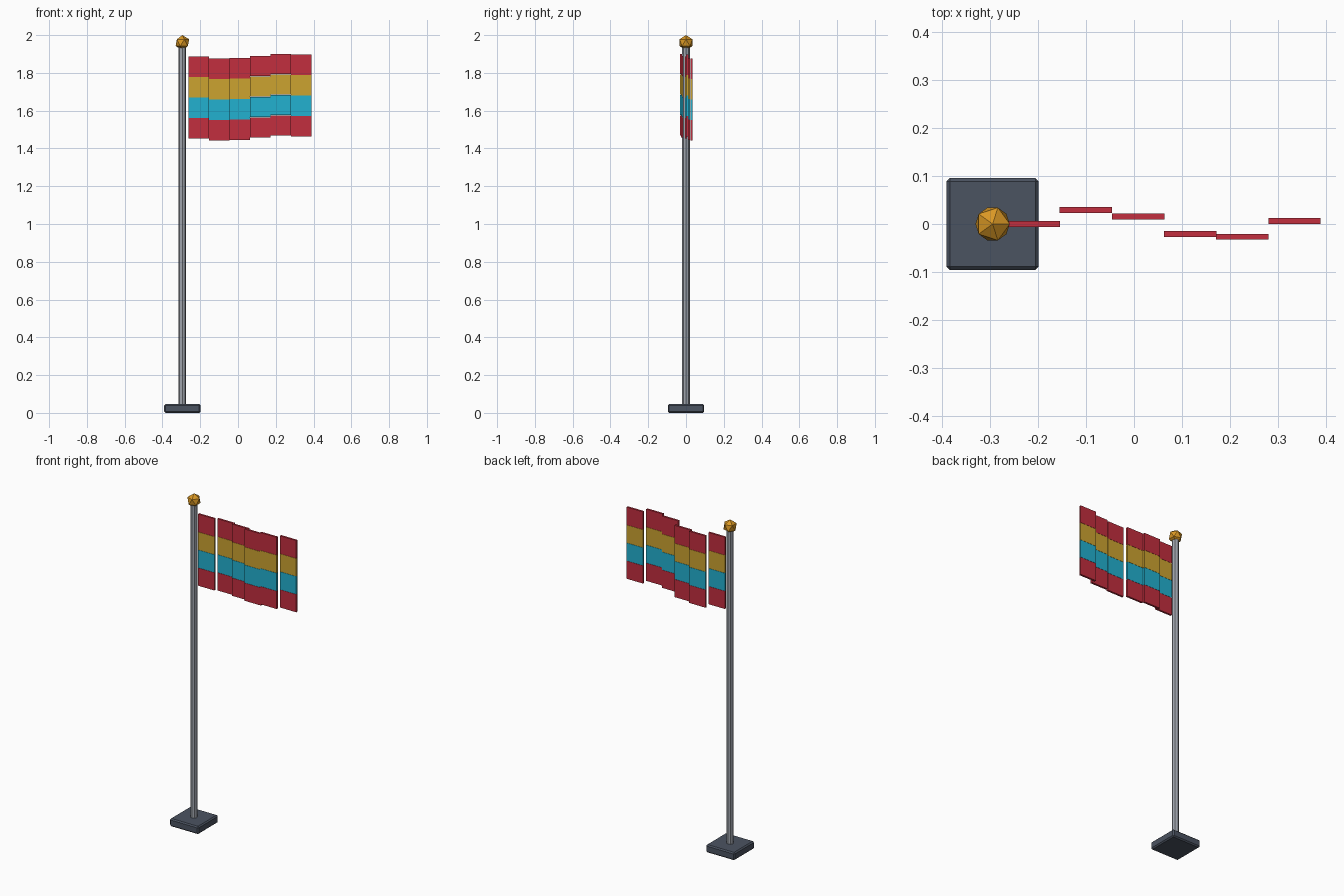
import bpy, math

if "Cube" in bpy.data.objects:
    bpy.data.objects.remove(bpy.data.objects["Cube"])


def material(name, r, g, b):
    def lin(c):
        c /= 255
        return c / 12.92 if c <= 0.04045 else ((c + 0.055) / 1.055) ** 2.4
    m = bpy.data.materials.new(name)
    m.diffuse_color = (lin(r), lin(g), lin(b), 1)
    m.use_nodes = True
    m.node_tree.nodes["Principled BSDF"].inputs["Base Color"].default_value = m.diffuse_color
    return m


RED = material("flag red", 194, 46, 62)
YELLOW = material("flag yellow", 204, 163, 48)
CYAN = material("flag cyan", 34, 177, 208)
GOLD = material("finial gold", 218, 152, 36)
STEEL = material("pole steel", 160, 165, 174)
SLATE = material("base slate", 75, 83, 97)


def finish(name, mat):
    ob = bpy.context.object
    ob.name = name
    ob.data.materials.append(mat)
    return ob


def box(name, mat, centre, size):
    bpy.ops.mesh.primitive_cube_add(size=1, location=centre)
    ob = finish(name, mat)
    ob.scale = size
    bpy.ops.object.transform_apply(location=False, rotation=False, scale=True)
    return ob


POLE_X = -0.2945

# Bevelled square base
base = box("base", SLATE, (POLE_X, 0, 0.0235), (0.192, 0.192, 0.047))
bevel = base.modifiers.new("edge bevel", 'BEVEL')
bevel.width = 0.007
bevel.segments = 1

# Faceted pole
bpy.ops.mesh.primitive_cylinder_add(vertices=8, radius=0.02, depth=1.90,
                                    location=(POLE_X, 0, 0.99))
finish("pole", STEEL)

# Twenty-sided finial
bpy.ops.mesh.primitive_ico_sphere_add(subdivisions=1, radius=0.04,
                                      location=(POLE_X, 0, 1.96))
finish("finial", GOLD)

# Rippling flag: six stepped columns of four stripes
WIDTH, PITCH = 0.1086, 0.1085
lifts = (0, -0.0105, -0.009, 0.004, 0.0145, 0.011)
for i, lift in enumerate(lifts):
    x = -0.263 + WIDTH * (i + 0.5)
    y = 0.03 * math.sin(1.3 * i)
    for j, mat in enumerate((RED, YELLOW, CYAN, RED)):
        z = 1.887 + lift - PITCH * (j + 0.5)
        box(f"flag_stripe_{i + 1}_{j + 1}", mat, (x, y, z),
            (WIDTH + 0.0005, 0.012, PITCH - 0.001))
